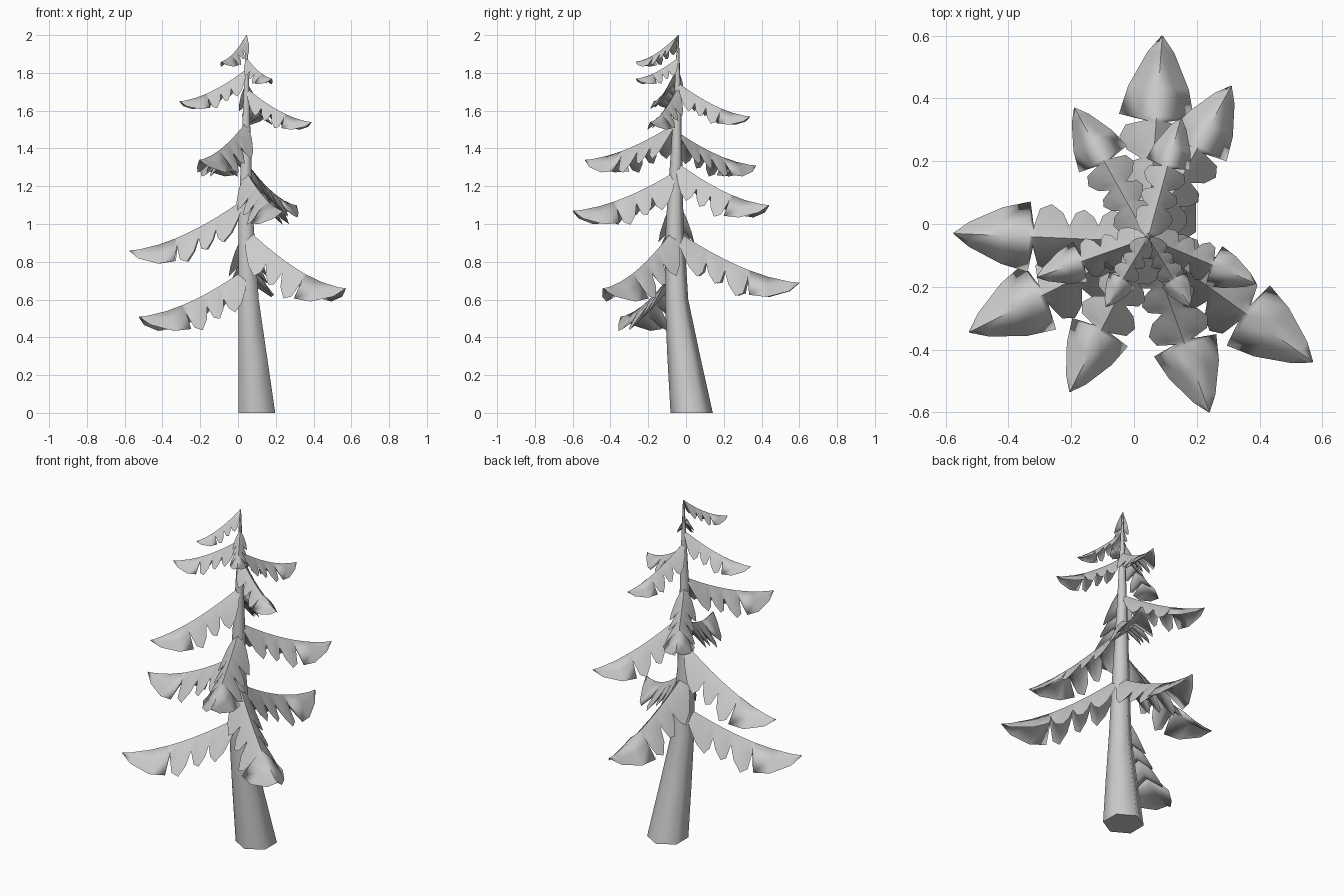
import bpy, bmesh, math
from mathutils import Vector

if "Cube" in bpy.data.objects:
    bpy.data.objects.remove(bpy.data.objects["Cube"])


def finish(name, bm):
    bmesh.ops.remove_doubles(bm, verts=bm.verts, dist=0.0001)
    bmesh.ops.recalc_face_normals(bm, faces=bm.faces)
    me = bpy.data.meshes.new(name)
    bm.to_mesh(me)
    bm.free()
    ob = bpy.data.objects.new(name, me)
    bpy.context.collection.objects.link(ob)
    bpy.ops.object.select_all(action='DESELECT')
    bpy.context.view_layer.objects.active = ob
    ob.select_set(True)
    bpy.ops.object.shade_smooth_by_angle(angle=math.radians(82))


def loft(name, rings):
    bm = bmesh.new()
    vs = [[bm.verts.new(p) for p in r] for r in rings]
    n = len(rings[0])
    for a, b in zip(vs, vs[1:]):
        for i in range(n):
            j = (i + 1) % n
            bm.faces.new((a[i], a[j], b[j], b[i]))
    bm.faces.new(vs[0])
    bm.faces.new(vs[-1])
    finish(name, bm)


# Leaning six-sided trunk: z, centre x, centre y, radius
trunk = [(0, .10, .03, .112), (.3, .078, -.012, .087), (.6, .056, -.05, .062),
         (1.0, .042, -.06, .047), (1.4, .043, -.05, .029),
         (1.7, .045, -.045, .017), (2.0, .045, -.042, .004)]
loft("trunk", [[(x + r * math.cos((k + .5) * math.pi / 3), y + r * math.sin((k + .5) * math.pi / 3), z)
                for k in range(6)] for z, x, y, r in trunk])


def trunk_at(z):
    for a, b in zip(trunk, trunk[1:]):
        if z <= b[0]:
            f = (z - a[0]) / (b[0] - a[0])
            return Vector((a[1] + (b[1] - a[1]) * f, a[2] + (b[2] - a[2]) * f, z))


# Bough outline: fraction of length, half width, droop (for a 0.65 long bough)
lobes = [(0, .008, .01), (.06, .06, .085), (.12, .088, .14), (.19, .1, .165), (.235, .08, .125),
         (.255, .045, .07), (.28, .075, .115), (.33, .098, .15), (.375, .085, .13), (.405, .04, .06),
         (.44, .085, .12), (.50, .112, .16), (.56, .095, .13), (.588, .035, .05),
         (.61, .118, .125), (.75, .095, .105), (.92, .042, .05), (1, .002, .003)]


def bough(name, root_z, tip):
    root, tip = trunk_at(root_z), Vector(tip)
    flat = Vector((tip.x - root.x, tip.y - root.y, 0))
    s = flat.length / .65
    side = Vector((-flat.y, flat.x, 0)).normalized()
    rings = []
    for t, w, d in lobes:
        p = root + flat * t
        p.z = tip.z + (root.z - tip.z) * (1 - t) ** 1.6
        w, d = w * s, d * s
        prof = [(0, 0), (.5, -.4), (1, -1), (0, -.4), (-1, -1), (-.5, -.4)]
        rings.append([p + side * (a * w) + Vector((0, 0, b * d)) for a, b in prof])
    loft(name, rings)


# Boughs spiralling up the trunk: root height, tip position
boughs = [(.77, (-.525, -.345, .51)), (.98, (.57, -.44, .66)), (.97, (.09, .60, .69)),
          (1.14, (-.575, -.03, .86)), (1.28, (.24, -.60, 1.07)), (1.33, (.31, .44, 1.10)),
          (1.49, (-.19, .37, 1.31)), (1.54, (-.205, -.535, 1.34)), (1.72, (.39, -.19, 1.54)),
          (1.75, (.15, .34, 1.57)), (1.82, (-.31, -.17, 1.65)), (1.88, (.18, -.265, 1.77)),
          (2.0, (-.09, -.265, 1.86))]
for i, (z, tip) in enumerate(boughs):
    bough(f"bough_{i + 1}", z, tip)
